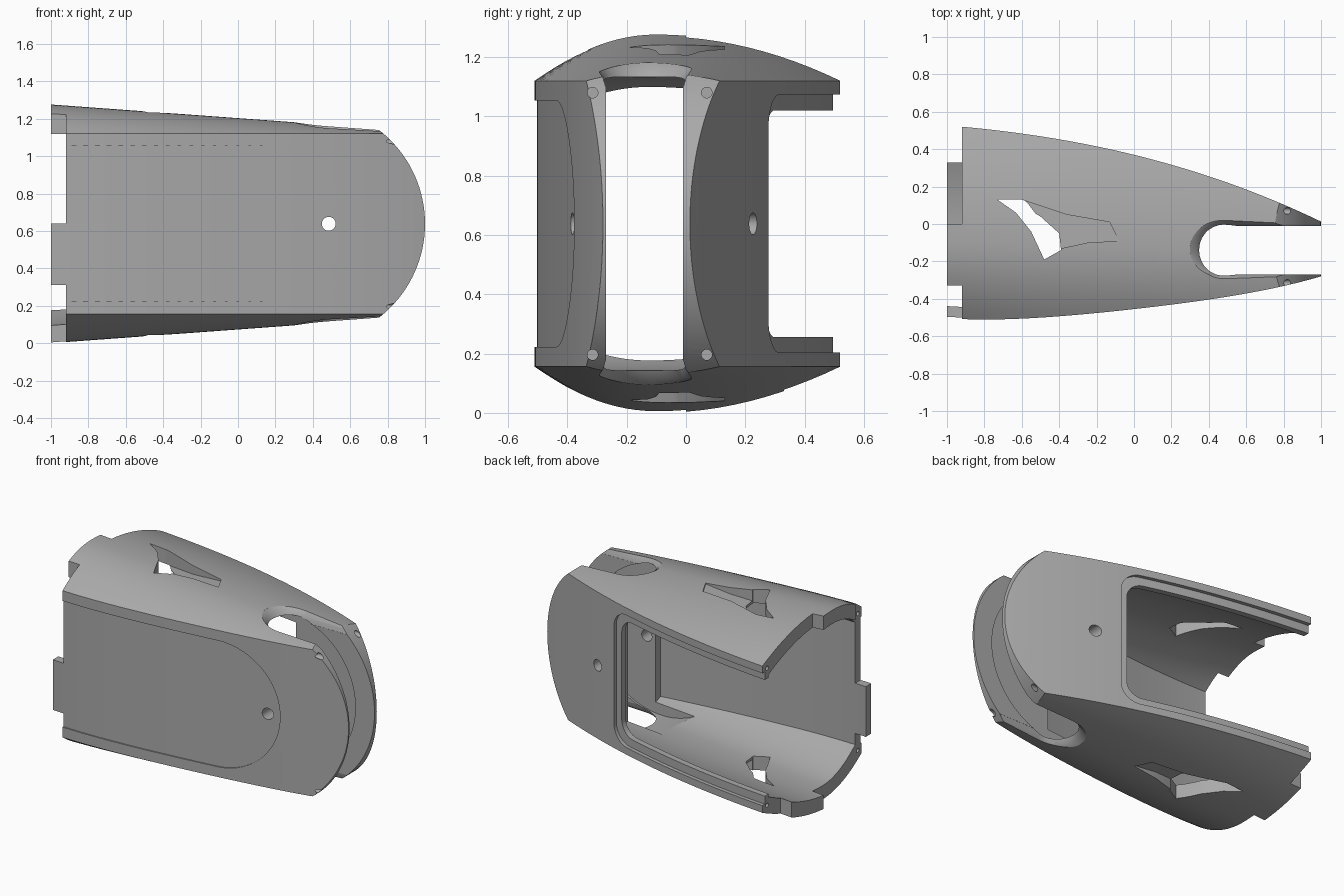
import bpy, bmesh
from math import sin, cos, pi, sqrt, radians

if "Cube" in bpy.data.objects:
    bpy.data.objects.remove(bpy.data.objects["Cube"])

MID = 0.638      # height of the mirror plane
HALF = 0.482     # half height of the flat side walls

grey = bpy.data.materials.new("plain grey")
grey.use_nodes = True
grey.diffuse_color = (0.4, 0.4, 0.4, 1)
grey.node_tree.nodes["Principled BSDF"].inputs["Base Color"].default_value = (0.4, 0.4, 0.4, 1)


# Side wall curves seen from above
def front(x):
    return -0.455 + 0.112 * x + 0.035 * x**2 + 0.028 * x**4


def back(x):
    return 0.37 - 0.245 * x - 0.1 * x**2 - 0.012 * x**3


def solid(name, rings):
    """Skin a list of equal rings and cap both ends."""
    bm = bmesh.new()
    loops = [[bm.verts.new(p) for p in ring] for ring in rings]
    n = len(loops[0])
    for a, b in zip(loops, loops[1:]):
        for i in range(n):
            j = (i + 1) % n
            bm.faces.new((a[i], a[j], b[j], b[i]))
    bm.faces.new(loops[0])
    bm.faces.new(loops[-1])
    bmesh.ops.recalc_face_normals(bm, faces=bm.faces)
    mesh = bpy.data.meshes.new(name)
    bm.to_mesh(mesh)
    bm.free()
    mesh.materials.append(grey)
    obj = bpy.data.objects.new(name, mesh)
    bpy.context.scene.collection.objects.link(obj)
    return obj


def section(x, wall, edge, roof):
    """Domed cross-section, inset by the given thicknesses."""
    f, b = front(x) + wall, back(x) - wall
    ridge = -0.12 - 0.02 * x
    height = 0.083 - 0.073 * x + edge - roof
    top = []
    for i in range(25):
        t = i / 12 - 1
        y = ridge + t * (b - ridge if t > 0 else ridge - f)
        top.append((x, y, HALF - edge + height * (1 - t * t)))
    return ([(x, y, MID + z) for x, y, z in top]
            + [(x, y, MID - z) for x, y, z in reversed(top)])


def loft(name, x0, x1, wall, edge, roof):
    steps = 32
    return solid(name, [section(x0 + (x1 - x0) * i / steps, wall, edge, roof)
                        for i in range(steps + 1)])


shell = loft("shell", -1, 1, 0, 0, 0)


def apply(tool, operation="DIFFERENCE"):
    tool.hide_render = True
    mod = shell.modifiers.new("cut", "BOOLEAN")
    mod.operation = operation
    mod.solver = "EXACT"
    mod.object = tool
    bpy.context.view_layer.objects.active = shell
    bpy.ops.object.modifier_apply(modifier=mod.name)
    bpy.data.objects.remove(tool)


def cut(rings, both=False):
    apply(solid("cutter", rings))
    if both:
        apply(solid("cutter", [[(x, y, 2 * MID - z) for x, y, z in r] for r in rings]))


def box(x0, x1, y0, y1, z0, z1):
    return [[(x, y0, z0), (x, y1, z0), (x, y1, z1), (x, y0, z1)] for x in (x0, x1)]


def circle(r, n=32):
    return [(r * cos(2 * pi * i / n), r * sin(2 * pi * i / n)) for i in range(n)]


def disc_y(x, r, y0, y1, n=32):
    return [[(x + u, y, MID + v) for u, v in circle(r, n)] for y in (y0, y1)]


def pin_x(y, z, r, x0, x1):
    return [[(x, y + u, z + v) for u, v in circle(r, 20)] for x in (x0, x1)]


def wall_pocket(wall, out, depth, half, r, end):
    """Round-ended pocket that follows a curved wall."""
    xs = [-1.1 + (end - r + 1.1) * i / 20 for i in range(20)]
    xs += [end - r + r * sin(radians(a)) for a in range(0, 87, 5)]
    rings = []
    for x in xs:
        u = max(0, x - end + r)
        h = half - r + sqrt(r * r - u * u)
        y0, y1 = wall(x) + out * 0.1, wall(x) - out * depth
        rings.append([(x, y0, MID - h), (x, y1, MID - h), (x, y1, MID + h), (x, y0, MID + h)])
    return rings


# Rounded nose
arc = [(0.366 + 0.634 * cos(radians(a)), 0.634 * sin(radians(a))) for a in range(-90, 91, 3)]
outline = [(-1.2, -0.8), (0.3, -0.8)] + arc + [(0.3, 0.8), (-1.2, 0.8)]
apply(solid("nose", [[(x, y, MID + z) for x, z in outline] for y in (-1, 1)]), "INTERSECT")

# Hollow inside and wheel recess
cut([section(-1.1 + 1.52 * i / 32, 0.065, 0.08, 0.09) for i in range(33)])
cut(disc_y(0.366, 0.495, -0.285, 0.002, 96))


# Nose slot with flared rim
def slot(z, grow):
    r = 0.13 + grow
    pts = [(1.3, -0.14 - r), (1.3, -0.14 + r)]
    pts += [(0.49 + r * cos(radians(a)), -0.14 + r * sin(radians(a))) for a in range(90, 271, 6)]
    return [(x, y, z) for x, y in pts]


cut([slot(-0.3, 0), slot(1.6, 0)])
cut([slot(1.1, 0.001), slot(1.13, 0.01), slot(1.16, 0.03), slot(1.18, 0.06), slot(1.3, 0.2)], True)

# Shallow front panel, rebated back window
cut(wall_pocket(front, -1, 0.008, 0.415, 0.415, 0.57))
cut(wall_pocket(back, 1, 0.025, 0.435, 0.12, 0.33))
cut(wall_pocket(back, 1, 0.2, 0.382, 0.1, 0.28))

# Roof vents: sloped scoop, then the opening
scoop = [(-0.66, 0.13), (-0.6, 0.13), (-0.36, 0.05), (-0.13, 0.01),
         (-0.08, -0.09), (-0.25, -0.1), (-0.41, -0.135), (-0.5, -0.05)]
cut([[(x, y, 1.2 + 0.14 * (x + 0.1)) for x, y in scoop],
     [(x, y, 1.5) for x, y in scoop]], True)
vent = [(-0.73, 0.13), (-0.65, 0.13), (-0.5, 0.04), (-0.4, -0.05),
        (-0.39, -0.14), (-0.48, -0.19), (-0.55, -0.04), (-0.63, 0.06)]
cut([[(x, y, z) for x, y in vent] for z in (0.9, 1.5)], True)

# Joining tabs at the open end
for y0, y1, z0, z1 in ((-0.8, -0.33, 0.64, 1.5), (0, 0.8, 0.64, 1.5),
                       (0.33, 0.8, -0.2, 0.65), (-0.8, 0, -0.2, 0.31)):
    cut(box(-1.2, -0.92, y0, y1, z0, z1))

# Axle hole and screw holes
cut(disc_y(0.485, 0.037, -0.8, 0.8))
for y in (-0.315, 0.07):
    cut(pin_x(y, 1.08, 0.018, 0.74, 1.1), True)
for y in (-0.47, 0.472):
    cut(pin_x(y, 1.088, 0.014, -1.1, -0.84), True)

bpy.ops.object.select_all(action="DESELECT")
shell.select_set(True)
bpy.context.view_layer.objects.active = shell
bpy.ops.object.shade_smooth_by_angle(angle=radians(25))
